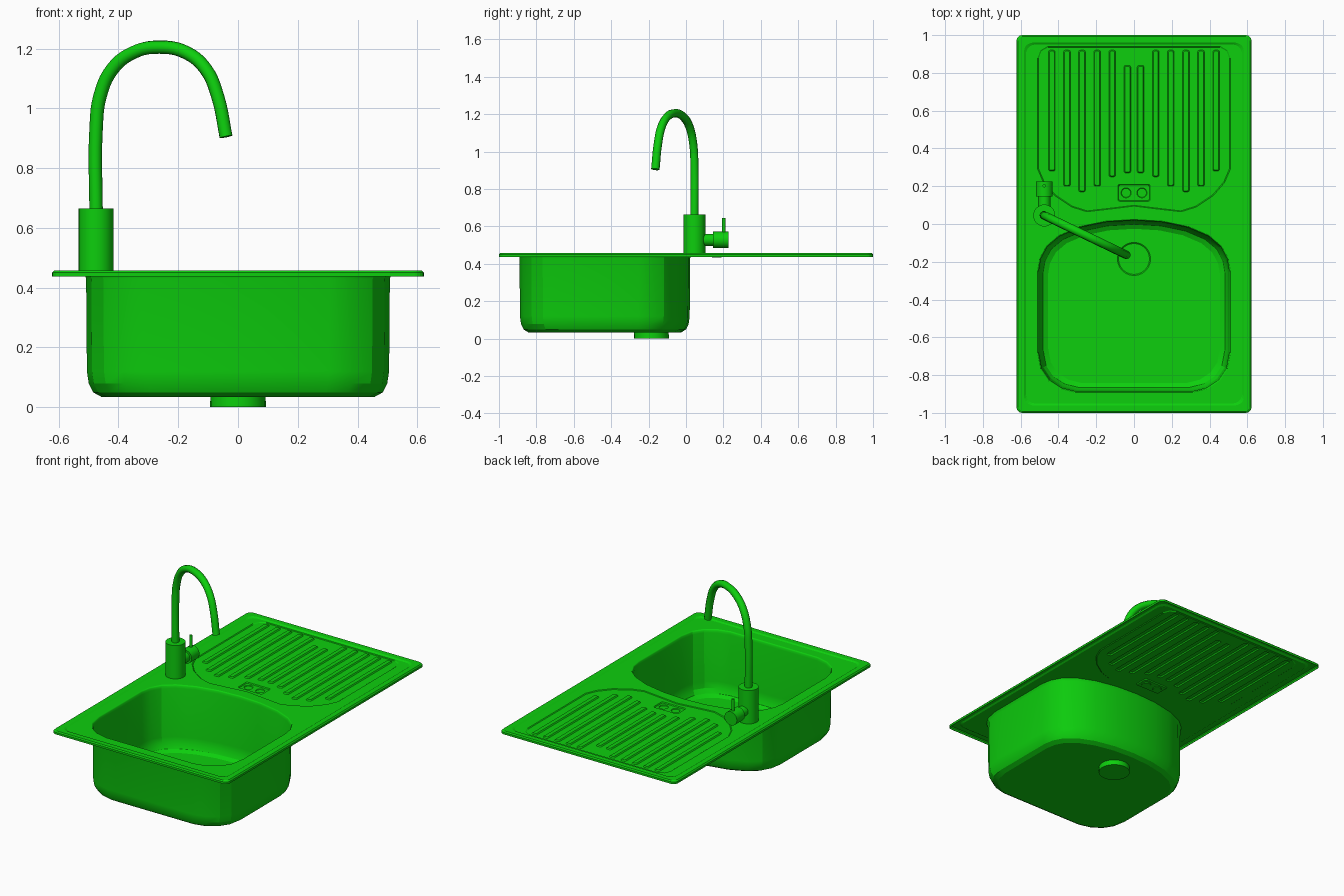
import bpy, bmesh, math
from mathutils import Vector, Matrix

if "Cube" in bpy.data.objects:
    bpy.data.objects.remove(bpy.data.objects["Cube"])

green = bpy.data.materials.new("bright green")
green.use_nodes = True
green.diffuse_color = (0.004, 0.62, 0.004, 1)
green.node_tree.nodes["Principled BSDF"].inputs["Base Color"].default_value = green.diffuse_color


def rounded_rect(x0, x1, y0, y1, r, n=5):
    pts = []
    for i, (cx, cy) in enumerate([(x1 - r, y1 - r), (x0 + r, y1 - r), (x0 + r, y0 + r), (x1 - r, y0 + r)]):
        for k in range(n + 1):
            a = math.pi / 2 * (i + k / n)
            pts.append((cx + r * math.cos(a), cy + r * math.sin(a)))
    return pts


def circle(cx, cy, r, n=24):
    return [(cx + r * math.cos(math.tau * k / n), cy + r * math.sin(math.tau * k / n)) for k in range(n)]


def mirrored(half):
    return half + [(-x, y) for x, y in reversed(half) if x > 0]


def scaled(pts, s, cx, cy):
    return [(cx + (x - cx) * s, cy + (y - cy) * s) for x, y in pts]


def ring(bm, pts, z):
    return [bm.verts.new((x, y, z)) for x, y in pts]


def stack(bm, rings):
    """Join neighbouring rings with quads."""
    for a, b in zip(rings, rings[1:]):
        n = len(a)
        for i in range(n):
            bm.faces.new((a[i], a[(i + 1) % n], b[(i + 1) % n], b[i]))
    return rings[-1]


def fill(bm, *loops):
    """Fill the first loop, leaving the other loops as holes."""
    edges = []
    for lp in loops:
        for i, v in enumerate(lp):
            w = lp[(i + 1) % len(lp)]
            edges.append(bm.edges.get((v, w)) or bm.edges.new((v, w)))
    bmesh.ops.triangle_fill(bm, use_beauty=True, edges=edges, normal=(0, 0, 1))


def finish(name, bm, thickness=0, angle=None):
    bmesh.ops.recalc_face_normals(bm, faces=bm.faces[:])
    if thickness:
        if sum(f.normal.z * f.calc_area() for f in bm.faces) < 0:
            bmesh.ops.reverse_faces(bm, faces=bm.faces[:])
    mesh = bpy.data.meshes.new(name)
    bm.to_mesh(mesh)
    bm.free()
    ob = bpy.data.objects.new(name, mesh)
    bpy.context.collection.objects.link(ob)
    mesh.materials.append(green)
    if thickness:
        mod = ob.modifiers.new("sheet", 'SOLIDIFY')
        mod.thickness, mod.offset = thickness, -1
    if angle:
        smooth(ob, angle)
    return ob


def smooth(ob, angle):
    bpy.ops.object.select_all(action='DESELECT')
    ob.select_set(True)
    bpy.context.view_layer.objects.active = ob
    bpy.ops.object.shade_smooth_by_angle(angle=math.radians(angle))


def cylinder(name, start, end, r, n=24):
    a, b = Vector(start), Vector(end)
    bm = bmesh.new()
    turn = (b - a).to_track_quat('Z', 'Y').to_matrix().to_4x4()
    bmesh.ops.create_cone(bm, cap_ends=True, segments=n, radius1=r, radius2=r, depth=(b - a).length,
                          matrix=Matrix.Translation((a + b) / 2) @ turn)
    return finish(name, bm, angle=40)


DECK = 0.451
bowl_outline = mirrored([(0, .025), (.15, .016), (.29, -.013), (.40, -.06), (.465, -.115), (.5, -.18), (.512, -.25),
                         (.512, -.68), (.495, -.77), (.455, -.83), (.39, -.873), (.31, -.893)])
drain_outline = mirrored([(0, .095), (.12, .08), (.25, .065), (.33, .09), (.42, .15), (.48, .22), (.51, .29),
                          (.51, .88), (.495, .92), (.46, .94)])

# Deck: turned-down rim, pressed border, draining area
bm = bmesh.new()
border = []
for inset, z in [(0, .437), (0, .45), (.007, .457), (.04, .457), (.05, DECK)]:
    border.append(ring(bm, rounded_rect(-.622 + inset, .622 - inset, -1 + inset, 1 - inset, .03 + inset * .4), z))
inner = stack(bm, border)
bowl_edge = ring(bm, bowl_outline, DECK)
area_edge = ring(bm, drain_outline, DECK)
fill(bm, inner, bowl_edge, area_edge)
area = stack(bm, [area_edge, ring(bm, scaled(drain_outline, .99, 0, .5), DECK - .004)])

# Raised drainer ribs
holes = []
ribs = [(.035, .27, .84), (.115, .25, .92), (.195, .2, .92), (.275, .17, .92), (.355, .2, .92), (.435, .28, .92)]
for x, y0, y1 in ribs:
    for cx in (x, -x):
        rings = [ring(bm, rounded_rect(cx - w, cx + w, y0 + .018 - w, y1 - .018 + w, w * .5, 2), z)
                 for w, z in [(.018, DECK - .004), (.013, DECK + .003)]]
        holes.append(rings[0])
        fill(bm, stack(bm, rings))

# Overflow recess with two round wells
rings = [ring(bm, rounded_rect(-.085 + d, .085 - d, .12 + d, .21 - d, .008, 2), z)
         for d, z in [(0, DECK - .004), (.004, DECK - .01)]]
holes.append(rings[0])
floor = stack(bm, rings)
wells = []
for cx in (-.042, .042):
    well = [ring(bm, circle(cx, .165, r, 16), z) for r, z in [(.027, DECK - .01), (.024, DECK - .014)]]
    wells.append(well[0])
    fill(bm, stack(bm, well))
fill(bm, floor, *wells)
fill(bm, area, *holes)
finish("deck", bm, .003)

# Bowl with rounded bottom and a drain opening
bm = bmesh.new()
levels = [(1, DECK), (.992, .443), (.985, .43), (.98, .12), (.968, .08), (.94, .052), (.89, .038)]
rim = stack(bm, [ring(bm, scaled(bowl_outline, s, 0, -.434), z) for s, z in levels])
drain = [ring(bm, circle(0, -.185, r), z) for r, z in [(.088, .038), (.08, .032), (.062, .03), (.058, .022)]]
fill(bm, rim, drain[0])
fill(bm, stack(bm, drain))
finish("bowl", bm, .004, 20)

# Drain fitting and strainer spokes
cylinder("drain_outlet", (0, -.185, 0), (0, -.185, .021), .093)
cylinder("drain_collar", (0, -.185, .018), (0, -.185, .0335), .092)
cylinder("strainer_hub", (0, -.185, .02), (0, -.185, .031), .012, 12)
for k in range(6):
    a = math.tau * k / 6 + .3
    cylinder("strainer_spoke", (.01 * math.cos(a), -.185 + .01 * math.sin(a), .026),
             (.06 * math.cos(a), -.185 + .06 * math.sin(a), .026), .004, 6)

# Tap body and side lever
TX, TY = -.475, .045
cylinder("tap_body", (TX, TY, DECK - .002), (TX, TY, .665), .058, 32)
cylinder("lever_neck", (TX, TY + .03, .528), (TX, .15, .528), .032)
cylinder("lever_knob", (TX, .145, .528), (TX, .226, .528), .044)
cylinder("lever_pin", (TX, .202, .55), (TX, .202, .645), .009, 12)

# Swan-neck spout
path = [(TX, .655), (TX, .93), (-.462, 1.04), (-.42, 1.132), (-.35, 1.187), (-.26, 1.205),
        (-.17, 1.185), (-.107, 1.13), (-.068, 1.04), (-.04, .905)]
curve = bpy.data.curves.new("spout", 'CURVE')
curve.dimensions = '3D'
curve.bevel_depth, curve.bevel_resolution, curve.use_fill_caps = .0225, 3, True
curve.resolution_u = 5
spline = curve.splines.new('BEZIER')
spline.bezier_points.add(len(path) - 1)
for p, (x, z) in zip(spline.bezier_points, path):
    p.co = (x, TY - (x - TX) * .48, z)
    p.handle_left_type = p.handle_right_type = 'AUTO'
curve.materials.append(green)
spout = bpy.data.objects.new("spout", curve)
bpy.context.collection.objects.link(spout)
bpy.ops.object.select_all(action='DESELECT')
spout.select_set(True)
bpy.context.view_layer.objects.active = spout
bpy.ops.object.convert(target='MESH')
smooth(bpy.context.object, 50)
